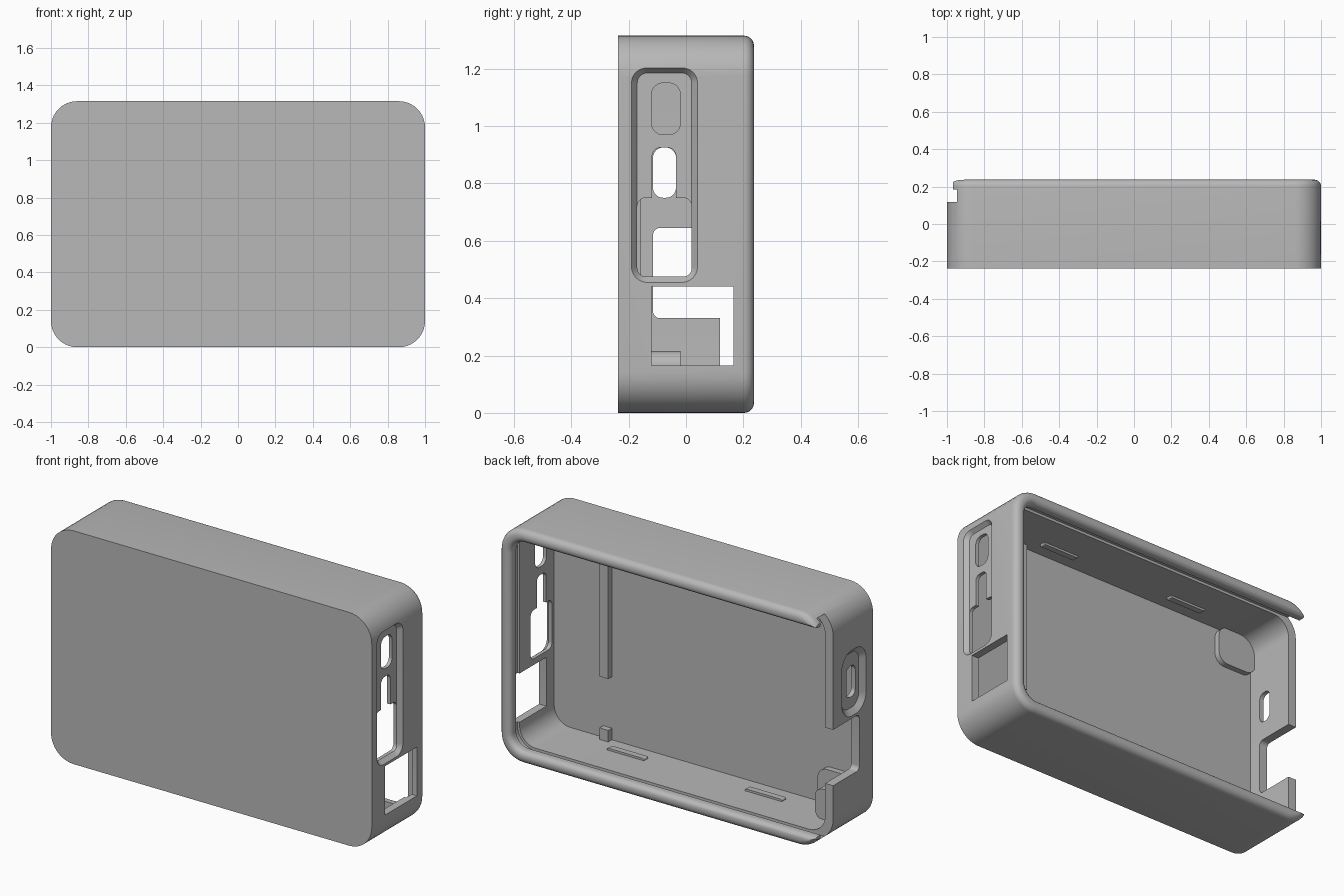
import bpy, bmesh, math

cube = bpy.data.objects.get("Cube")
if cube:
    bpy.data.objects.remove(cube, do_unlink=True)

grey = bpy.data.materials.new("plain grey")
grey.use_nodes = True
colour = (0.48, 0.48, 0.48, 1)
grey.diffuse_color = colour
grey.node_tree.nodes["Principled BSDF"].inputs["Base Color"].default_value = colour


def outline(u0, u1, v0, v1, r, steps=10):
    """Rounded rectangle, counter-clockwise."""
    r = max(r, 0.001)
    corners = [(u1 - r, v1 - r), (u0 + r, v1 - r), (u0 + r, v0 + r), (u1 - r, v0 + r)]
    return [(cu + r * math.cos((q + i / steps) * math.pi / 2),
             cv + r * math.sin((q + i / steps) * math.pi / 2))
            for q, (cu, cv) in enumerate(corners) for i in range(steps + 1)]


def loft(name, axis, rect, r, levels):
    """Stack inset copies of a rounded rectangle along x or y; levels are (depth, inset)."""
    u0, u1, v0, v1 = rect
    bm = bmesh.new()
    rings = []
    for depth, d in levels:
        pts = outline(u0 + d, u1 - d, v0 + d, v1 - d, r - d)
        rings.append([bm.verts.new((u, depth, v) if axis == "y" else (depth, u, v)) for u, v in pts])
    for a, b in zip(rings, rings[1:]):
        for i in range(len(a)):
            j = (i + 1) % len(a)
            bm.faces.new((a[i], a[j], b[j], b[i]))
    bm.faces.new(rings[0])
    bm.faces.new(rings[-1])
    bmesh.ops.recalc_face_normals(bm, faces=bm.faces)
    mesh = bpy.data.meshes.new(name)
    bm.to_mesh(mesh)
    bm.free()
    mesh.materials.append(grey)
    obj = bpy.data.objects.new(name, mesh)
    bpy.context.collection.objects.link(obj)
    return obj


def activate(obj):
    bpy.ops.object.select_all(action="DESELECT")
    obj.select_set(True)
    bpy.context.view_layer.objects.active = obj


def cut(axis, rect, r, levels):
    """Subtract a lofted shape from the case."""
    tool = loft("cutter", axis, rect, r, levels)
    tool.hide_render = True
    activate(case)
    mod = case.modifiers.new("cut", "BOOLEAN")
    mod.operation, mod.solver, mod.object = "DIFFERENCE", "EXACT", tool
    bpy.ops.object.modifier_apply(modifier=mod.name)
    bpy.data.objects.remove(tool, do_unlink=True)


H, BACK, ROUND = 1.315, 0.237, 0.035
FRONT_IN = -0.19
arc = [i * math.pi / 12 for i in range(7)]

# Case shell with a rounded rear rim
case = loft("case_shell", "y", (-1, 1, 0, H), 0.14,
            [(-BACK, 0)] + [(BACK - ROUND + ROUND * math.sin(t), ROUND * (1 - math.cos(t))) for t in arc])

# Main cavity, lid groove and rolled lip opening, the last two open at the right end
cut("y", (-0.95, 0.955, 0.045, H - 0.045), 0.1, [(FRONT_IN, 0), (0.15, 0)])
cut("y", (-1.3, 0.968, 0.03, H - 0.03), 0.11, [(0.118, 0), (0.185, 0)])
cut("y", (-1.3, 0.93, 0.07, H - 0.07), 0.08,
    [(0.17, 0)] + [(BACK - 0.03 + 0.03 * math.sin(t), -0.03 * (1 - math.cos(t))) for t in arc] + [(0.3, -0.03)])
cut("y", (-1.3, -0.968, -0.2, H + 0.2), 0, [(0.118, 0), (0.4, 0)])

# Left side: chamfered recess, button slot, switch opening and lower port
cut("x", (-0.19, 0.04, 0.455, 1.205), 0.055, [(1.1, 0), (1, 0), (0.975, 0.02)])
through = [(0.9, 0), (1.1, 0)]
cut("x", (-0.12, -0.02, 0.97, 1.15), 0.04, through)
cut("x", (-0.118, -0.035, 0.7, 0.925), 0.03, through)
cut("x", (-0.17, 0.02, 0.475, 0.75), 0.03, through)
cut("x", (-0.12, 0.165, 0.165, 0.44), 0, through)

# Right side: recessed socket and notch open to the rim
cut("x", (-0.175, 0.04, 0.66, 1.03), 0.09, [(-1.1, 0), (-1, 0), (-0.975, 0.03)])
cut("x", (-0.115, -0.035, 0.75, 0.925), 0.035, [(-1.1, 0), (-0.9, 0)])
cut("x", (-0.115, 0.4, 0.33, 0.645), 0.025, [(-1.1, 0), (-0.9, 0)])

activate(case)
bpy.ops.object.shade_smooth_by_angle(angle=math.radians(30))


def inner_part(name, rect, r, y0, y1):
    obj = loft(name, "y", rect, r, [(y0, 0), (y1, 0)])
    activate(obj)
    bpy.ops.object.shade_smooth_by_angle(angle=math.radians(30))


# Ribs on the inside of the front panel
inner_part("long_rib", (0.595, 0.65, 0.4, H - 0.04), 0, FRONT_IN - 0.01, -0.157)
inner_part("short_rib", (0.595, 0.65, 0.04, 0.11), 0, FRONT_IN - 0.01, -0.157)

# Corner pads and the support block below
inner_part("upper_corner_pad", (-0.955, -0.71, 1.06, H - 0.04), 0.06, FRONT_IN - 0.01, -0.157)
inner_part("lower_corner_pad", (-0.955, -0.71, 0.04, 0.255), 0.06, FRONT_IN - 0.01, -0.157)
inner_part("support_block", (-0.955, -0.79, 0.04, 0.215), 0.05, FRONT_IN - 0.01, -0.02)

# Snap bars on the floor and ceiling
for side, x in (("left", 0.43), ("right", -0.43)):
    for level, z in (("lower", 0.045), ("upper", H - 0.045)):
        inner_part(f"{level}_{side}_snap_bar", (x - 0.115, x + 0.115, z - 0.012, z + 0.012), 0.01, -0.11, -0.075)
